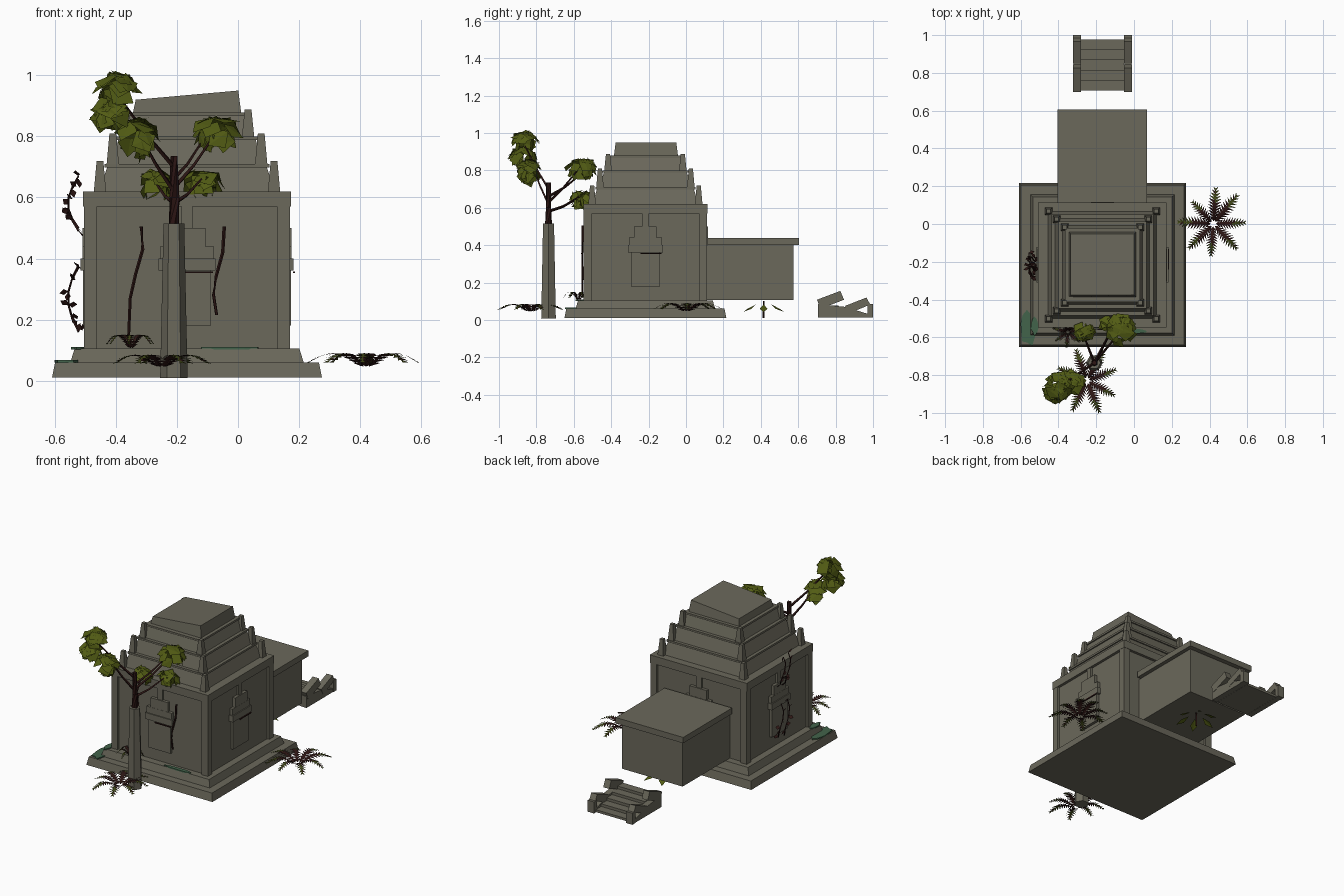
import bpy, bmesh, math, random
from mathutils import Vector, Matrix

if "Cube" in bpy.data.objects:
    bpy.data.objects.remove(bpy.data.objects["Cube"])

random.seed(4)
CX, CY = -0.167, -0.217          # centre of the tower


def material(name, rgb):
    m = bpy.data.materials.new(name)
    m.diffuse_color = (*rgb, 1)
    m.use_nodes = True
    m.node_tree.nodes["Principled BSDF"].inputs["Base Color"].default_value = m.diffuse_color
    return m


STONE = material("grey stone", (0.145, 0.138, 0.104))
LEAF = material("olive leaf", (0.085, 0.108, 0.007))
FERN = material("dark fern green", (0.05, 0.062, 0.009))
BARK = material("dark red bark", (0.026, 0.008, 0.007))
MOSS = material("teal moss", (0.055, 0.125, 0.07))


def make(name, verts, faces, mats, idx=None):
    me = bpy.data.meshes.new(name)
    me.from_pydata([tuple(v) for v in verts], [], faces)
    for m in mats:
        me.materials.append(m)
    if idx:
        for p, i in zip(me.polygons, idx):
            p.material_index = i
    ob = bpy.data.objects.new(name, me)
    bpy.context.collection.objects.link(ob)
    return ob


def block(name, c, z0, z1, bottom, top=None, slope=0, mat=STONE):
    """Tapered box: centre, heights, half sizes below and above, top slope in x."""
    top = top or bottom
    q = ((-1, -1), (1, -1), (1, 1), (-1, 1))
    v = [(c[0] + a * bottom[0], c[1] + b * bottom[1], z0) for a, b in q]
    v += [(c[0] + a * top[0], c[1] + b * top[1], z1 + a * slope) for a, b in q]
    f = [(3, 2, 1, 0), (4, 5, 6, 7)] + [(i, (i + 1) % 4, (i + 1) % 4 + 4, i + 4) for i in range(4)]
    return make(name, v, f, [mat])


def tube(name, pts, r0, r1, sides=5, mat=BARK):
    pts = [Vector(p) for p in pts]
    v, f, n = [], [], len(pts)
    for i, p in enumerate(pts):
        d = (pts[min(i + 1, n - 1)] - pts[max(i - 1, 0)]).normalized()
        q = d.to_track_quat('Z', 'Y')
        r = r0 + (r1 - r0) * i / (n - 1)
        for k in range(sides):
            a = 2 * math.pi * k / sides
            v.append(p + q @ Vector((r * math.cos(a), r * math.sin(a), 0)))
    for i in range(n - 1):
        for k in range(sides):
            a, b = i * sides + k, i * sides + (k + 1) % sides
            f.append((a, b, b + sides, a + sides))
    f += [tuple(reversed(range(sides))), tuple(range((n - 1) * sides, n * sides))]
    return make(name, v, f, [mat])


def leaf(v, f, base, along, normal, size, width=0.45):
    """Folded diamond leaf."""
    side = along.cross(normal).normalized()
    i = len(v)
    mid = base + along * size * 0.5 - normal * size * 0.12
    v += [base, mid + side * size * width, base + along * size - normal * size * 0.15,
          mid - side * size * width]
    f += [(i, i + 1, i + 2), (i, i + 2, i + 3)]


def rand_dir():
    return Vector((random.gauss(0, 1), random.gauss(0, 1), random.gauss(0, 1))).normalized()


def leaf_cluster(name, c, rad, count, size):
    v, f = [], []
    for _ in range(count):
        n = rand_dir()
        p = Vector(c) + Vector([n[k] * rad[k] * 0.75 for k in range(3)])
        n = (n + Vector((0, 0, 0.7))).normalized()
        t = rand_dir() + Vector((0, 0, -0.5))
        t = (t - n * t.dot(n)).normalized()
        s = size * random.uniform(0.8, 1.2)
        leaf(v, f, p - t * s * 0.5, t, n, s)
    return make(name, v, f, [LEAF])


def fern(name, c, length, fronds, lift, start=0.0):
    """Arched fronds with paired leaflets, dark at the heart and green outside."""
    v, f, idx = [], [], []
    c, steps = Vector(c), 11
    for k in range(fronds):
        a = start + 2 * math.pi * k / fronds + random.uniform(-0.1, 0.1)
        d, s = Vector((math.cos(a), math.sin(a), 0)), Vector((-math.sin(a), math.cos(a), 0))
        ln = length * random.uniform(0.85, 1.05)
        at = lambda t: c + d * (ln * t) + Vector((0, 0, lift * math.sin(math.pi * min(t, 1) * 0.85)))
        for j in range(steps):
            t = 0.08 + 0.92 * j / steps
            w = 0.2 * ln * math.sin(math.pi * (0.15 + 0.8 * t))
            p, q = at(t), at(t + 1.1 / steps)
            for sg in (1, -1):
                i = len(v)
                v += [p, q, q + s * sg * w + d * ln * 0.05 - Vector((0, 0, 0.1 * w))]
                f.append((i, i + 1, i + 2))
                idx.append(0 if t < 0.5 or (j % 3 == 0 and sg > 0) else 1)
    return make(name, v, f, [BARK, FERN], idx)


# Stepped plinth
C = (CX, CY)
block("plinth_lower", C, 0.01, 0.06, (0.442, 0.433), (0.432, 0.423))
block("plinth_upper", C, 0.06, 0.105, (0.382, 0.373), (0.368, 0.36))

# Tower body with corner pilasters and cornice
block("tower_wall", C, 0.105, 0.6, (0.323, 0.315))
for sx in (-1, 1):
    for sy in (-1, 1):
        block("corner_pilaster", (CX + sx * 0.316, CY + sy * 0.308), 0.105, 0.572, (0.022, 0.022))
block("cornice", C, 0.57, 0.62, (0.34, 0.332))

# False door on each wall: panel, lintel, pediment and centre strip
for k, side in enumerate(("front", "right", "back", "left")):
    rot = Matrix.Translation((CX, CY, 0)) @ Matrix.Rotation(k * math.pi / 2, 4, 'Z')
    out = 0.332 if k % 2 == 0 else 0.34
    for part, z0, z1, hw, d in (("panel", 0.18, 0.36, 0.078, 0.0), ("lintel", 0.36, 0.40, 0.094, 0.009),
                                ("pediment", 0.40, 0.44, 0.088, 0.003), ("pediment_top", 0.44, 0.5, 0.06, 0.002),
                                ("strip", 0.5, 0.57, 0.018, -0.004)):
        ob = block(f"{side}_door_{part}", (0, -out - d + 0.02), z0, z1, (hw, 0.02))
        ob.matrix_world = rot
    if k < 2:
        ob = block(f"{side}_root_line", (0.03, -out - 0.01), 0.352, 0.358, (0.055, 0.003), mat=BARK)
        ob.matrix_world = rot

# Roof tiers with corner antefixes
for z0, z1, b, t, e in ((0.62, 0.71, 0.287, 0.262, 0.285), (0.71, 0.80, 0.25, 0.225, 0.243),
                        (0.80, 0.878, 0.212, 0.19, 0.2)):
    block("roof_tier", C, z0, z1 - 0.012, (b, b - 0.003), (t, t - 0.003))
    block("roof_tier_lip", C, z1 - 0.012, z1, (t + 0.008, t + 0.005))
    for sx in (-1, 1):
        for sy in (-1, 1):
            block("antefix", (CX + sx * e, CY + sy * e), z0, z1 + 0.01, (0.02, 0.02), (0.011, 0.011))
block("roof_cap", (CX, CY + 0.003), 0.872, 0.935, (0.178, 0.172), (0.168, 0.162), slope=0.015)

# Porch hall behind the tower
block("porch_wall", (-0.167, 0.335), 0.107, 0.40, (0.212, 0.24))
block("porch_roof", (-0.167, 0.36), 0.40, 0.437, (0.237, 0.245))

# Broken stairs
for i in range(5):
    z = 0.095 - i * 0.017
    block("stair_tread", (-0.167, 0.735 + i * 0.054), 0.012, z, (0.115, 0.027))


def prism(name, x, hw, prof):
    n = len(prof)
    v = [(x + s * hw, y, z) for s in (-1, 1) for y, z in prof]
    f = [tuple(range(n)), tuple(reversed(range(n, 2 * n)))]
    f += [(i, i + n, (i + 1) % n + n, (i + 1) % n) for i in range(n)]
    return make(name, v, f, [STONE])


for x in (-0.302, -0.032):
    prism("stair_curb_upper", x, 0.021, [(0.70, 0.108), (0.825, 0.155), (0.845, 0.108), (0.72, 0.06)])
    prism("stair_curb_lower", x, 0.021, [(0.85, 0.075), (0.965, 0.12), (0.985, 0.082), (0.87, 0.035)])
    prism("stair_base", x, 0.019, [(0.705, 0.012), (0.705, 0.085), (0.85, 0.07), (0.98, 0.03), (0.98, 0.012)])
    block("stair_newel", (x, 0.985), 0.012, 0.085, (0.022, 0.015))

# Stone pillar with a tree growing from it
tube("pillar", [(-0.21, -0.735, 0.008), (-0.21, -0.735, 0.515)], 0.045, 0.034, 6, STONE)
T = Vector((-0.21, -0.735, 0.5))
tube("trunk", [T, T + Vector((0.002, 0, 0.1)), T + Vector((0, 0, 0.235))], 0.019, 0.013, 6)
for j, (h, end) in enumerate(((0.12, (-0.33, -0.82, 0.82)), (0.2, (-0.39, -0.86, 0.93)),
                              (0.13, (-0.08, -0.58, 0.80)), (0.08, (-0.12, -0.57, 0.66)),
                              (0.08, (-0.27, -0.58, 0.65)), (0.16, (-0.12, -0.56, 0.78)))):
    s = T + Vector((0, 0, h))
    e = Vector(end)
    tube("branch", [s, s.lerp(e, 0.5) + Vector((0, 0, -0.01)), e], 0.008, 0.004, 4)
for c, r, n, sz in (((-0.40, -0.86, 0.965), (0.08, 0.085, 0.06), 26, 0.085),
                    ((-0.42, -0.87, 0.88), (0.07, 0.09, 0.06), 20, 0.085),
                    ((-0.335, -0.84, 0.80), (0.085, 0.075, 0.08), 30, 0.085),
                    ((-0.07, -0.56, 0.82), (0.09, 0.10, 0.065), 28, 0.085),
                    ((-0.12, -0.53, 0.655), (0.09, 0.05, 0.045), 16, 0.08),
                    ((-0.27, -0.57, 0.65), (0.07, 0.05, 0.055), 16, 0.08)):
    leaf_cluster("tree_leaves", c, r, n, sz)

# Ferns around the plinth
fern("right_fern", (0.42, 0.0, 0.035), 0.185, 8, 0.055)
fern("front_fern", (-0.25, -0.83, 0.035), 0.17, 8, 0.05, 0.3)
fern("ledge_fern", (-0.35, -0.575, 0.095), 0.085, 7, 0.055, 0.2)

# Sapling beneath the porch
tube("sapling_stem", [(-0.135, 0.415, 0.01), (-0.135, 0.415, 0.1)], 0.006, 0.004, 4)
v, f = [], []
for k in range(6):
    a = k * math.pi / 3
    d = Vector((math.cos(a), math.sin(a), -0.35)).normalized()
    leaf(v, f, Vector((-0.135, 0.415, 0.1)) + d * 0.05, d, Vector((0, 0, 1)), 0.085, 0.25)
make("sapling_leaves", v, f, [LEAF])

# Vines hanging on the front wall
yv = CY - 0.337
tube("front_vine", [(-0.317, yv, 0.505), (-0.312, yv, 0.43), (-0.335, yv, 0.35),
                    (-0.353, yv, 0.27), (-0.358, yv, 0.15)], 0.006, 0.005)
tube("front_vine", [(-0.045, yv, 0.505), (-0.05, yv, 0.42), (-0.072, yv, 0.34),
                    (-0.08, yv, 0.28), (-0.07, yv, 0.215)], 0.006, 0.005)

# Vines with small leaves on the left wall
v, f = [], []
for y, z0, z1 in ((-0.20, 0.50, 0.66), (-0.25, 0.49, 0.67), (-0.18, 0.17, 0.37), (-0.24, 0.16, 0.38)):
    pts = []
    for j in range(6):
        t = j / 5
        p = Vector((-0.507 - 0.05 * math.sin(math.pi * (0.1 + 0.8 * t)), y + 0.03 * math.sin(5 * t),
                    z0 + (z1 - z0) * t))
        pts.append(p)
        d = rand_dir()
        leaf(v, f, p, d, d.orthogonal().normalized(), 0.03)
    tube("left_vine", pts, 0.004, 0.003, 4)
make("left_vine_leaves", v, f, [BARK])


# Moss patches on the plinth
def moss(name, c, rx, ry):
    pts = []
    for k in range(11):
        a, r = 2 * math.pi * k / 11, random.uniform(0.75, 1.1)
        pts.append((c[0] + rx * r * math.cos(a), c[1] + ry * r * math.sin(a), c[2]))
    n = len(pts)
    low = [(x, y, z - 0.008) for x, y, z in pts]
    f = [tuple(range(n)), tuple(reversed(range(n, 2 * n)))]
    f += [(i, i + n, (i + 1) % n + n, (i + 1) % n) for i in range(n)]
    make(name, pts + low, f, [MOSS])


moss("corner_moss", (-0.56, -0.55, 0.067), 0.05, 0.1)
moss("corner_moss_ledge", (-0.525, -0.54, 0.11), 0.022, 0.05)
moss("front_moss", (-0.02, -0.567, 0.11), 0.10, 0.014)
